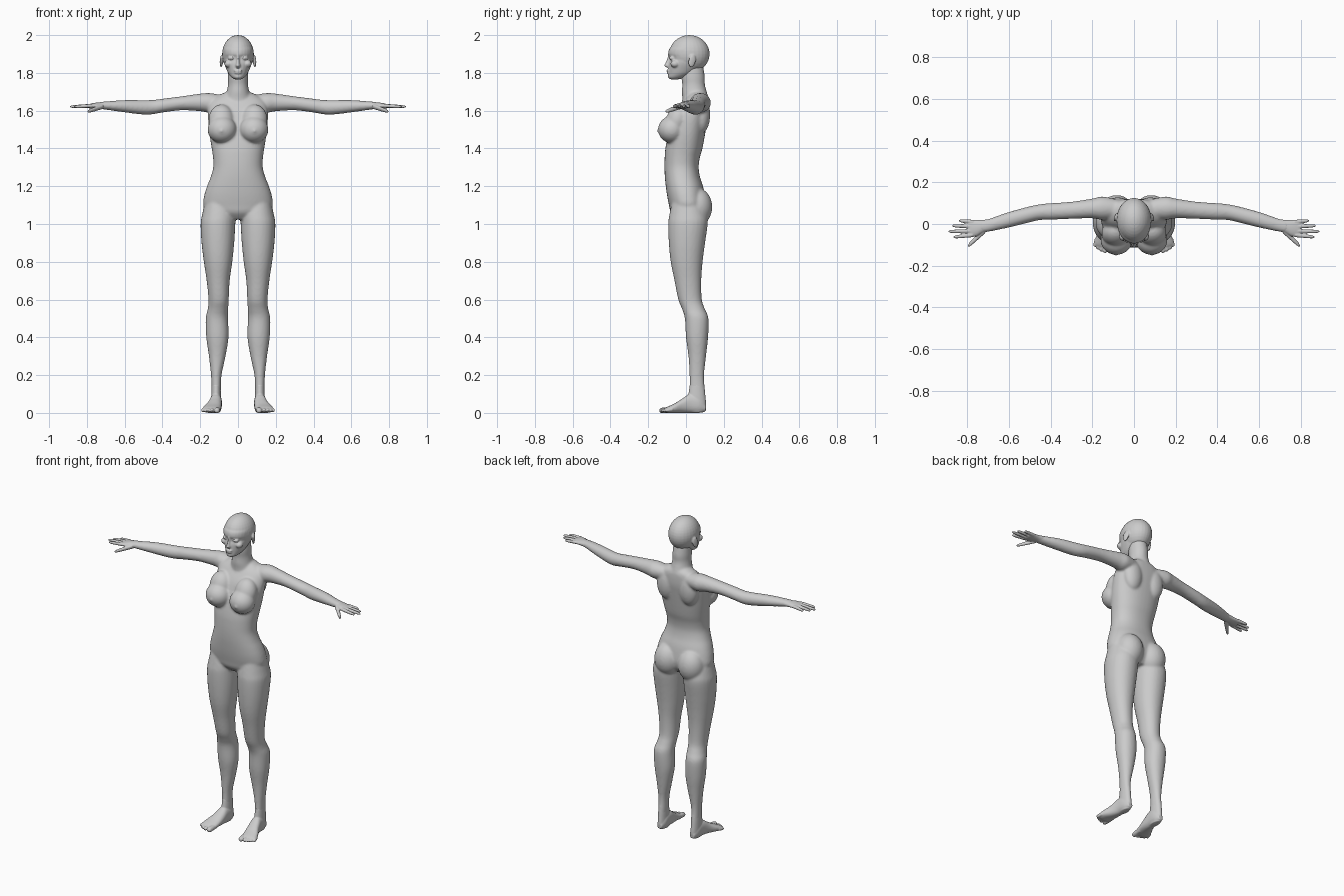
import bpy, bmesh, math
from mathutils import Matrix, Vector, Euler


def spline(rows, n=4):
    """Catmull-Rom interpolation of section rows."""
    out = []
    for i in range(len(rows) - 1):
        p = [rows[max(0, min(len(rows) - 1, i + k))] for k in (-1, 0, 1, 2)]
        for j in range(n):
            t = j / n
            out.append([0.5 * (2 * b + (c - a) * t + (2 * a - 5 * b + 4 * c - d) * t * t
                        + (3 * b - a - 3 * c + d) * t ** 3) for a, b, c, d in zip(*p)])
    return out + [list(rows[-1])]


def loft(bm, axis, rows, s=1, power=2.0, n=28):
    """Rows are (t, a0, a1, b0, b1): position on the axis and section extents."""
    rings = []
    for t, a0, a1, b0, b1 in spline(rows):
        ring = []
        for k in range(n):
            c, d = math.cos(2 * math.pi * k / n), math.sin(2 * math.pi * k / n)
            c = math.copysign(abs(c) ** (2 / power), c)
            d = math.copysign(abs(d) ** (2 / power), d)
            a, b = (a0 + a1) / 2 + c * (a1 - a0) / 2, (b0 + b1) / 2 + d * (b1 - b0) / 2
            x, y, z = {'x': (t, a, b), 'y': (a, t, b), 'z': (a, b, t)}[axis]
            ring.append(bm.verts.new((x * s, y, z)))
        rings.append(ring)
    for r, q in zip(rings, rings[1:]):
        for k in range(n):
            bm.faces.new((r[k], r[(k + 1) % n], q[(k + 1) % n], q[k]))
    bm.faces.new(rings[0])
    bm.faces.new(rings[-1])


def blob(bm, loc, size, rot=(0, 0, 0)):
    m = Matrix.LocRotScale(Vector(loc), Euler(rot), Vector(size))
    bmesh.ops.create_uvsphere(bm, u_segments=28, v_segments=18, radius=1, matrix=m)


def digit(bm, axis, base, tip, r0, r1, s, wide=1.0):
    """Rounded finger or toe; base and tip are (t, a, b)."""
    rows = []
    for f, k in ((0, 1), (.3, 1), (.5, 1.03), (.8, 1), (.93, .8), (1, .35)):
        t, a, b = (p + (q - p) * f for p, q in zip(base, tip))
        r = (r0 + (r1 - r0) * f) * k
        rows.append((t, a - r * wide, a + r * wide, b - r, b + r))
    loft(bm, axis, rows, s, n=14)


def finish(name, bm, voxel=0, smooth=0):
    bmesh.ops.recalc_face_normals(bm, faces=bm.faces)
    for f in bm.faces:
        f.smooth = True
    me = bpy.data.meshes.new(name)
    bm.to_mesh(me)
    bm.free()
    ob = bpy.data.objects.new(name, me)
    bpy.context.collection.objects.link(ob)
    if voxel:
        r = ob.modifiers.new("fuse", 'REMESH')
        r.mode, r.voxel_size, r.use_smooth_shade = 'VOXEL', voxel, True
        m = ob.modifiers.new("soften", 'SMOOTH')
        m.factor, m.iterations = 0.5, smooth
    return ob


# Torso and neck
bm = bmesh.new()
loft(bm, 'z', [
    (1.025, -.08, .08, -.05, .07), (1.06, -.155, .155, -.08, .095), (1.1, -.183, .183, -.09, .105),
    (1.15, -.179, .179, -.1, .1), (1.2, -.164, .164, -.107, .09), (1.25, -.144, .144, -.112, .074),
    (1.3, -.131, .131, -.114, .067), (1.35, -.132, .132, -.113, .073), (1.4, -.139, .139, -.109, .087),
    (1.47, -.15, .15, -.095, .1), (1.55, -.158, .158, -.07, .113), (1.6, -.158, .158, -.05, .12),
    (1.65, -.145, .145, -.018, .12), (1.68, -.105, .105, .005, .115), (1.7, -.06, .06, .02, .1)],
    power=2.25, n=40)
loft(bm, 'z', [(1.62, -.08, .08, -.02, .12), (1.67, -.07, .07, -.02, .118), (1.7, -.06, .06, -.022, .11),
               (1.74, -.053, .053, -.02, .1), (1.78, -.053, .053, -.025, .1), (1.84, -.05, .05, -.02, .09)])

for s in (1, -1):
    # Breasts, shoulder blades, buttocks
    blob(bm, (.084 * s, -.075, 1.5), (.077, .073, .072))
    blob(bm, (.088 * s, -.045, 1.55), (.068, .06, .085), (-.3, 0, 0))
    blob(bm, (.087 * s, -.146, 1.492), (.009, .008, .009))
    blob(bm, (.078 * s, .082, 1.58), (.062, .046, .1))
    blob(bm, (.083 * s, .06, 1.09), (.082, .079, .1))
    # Arms
    loft(bm, 'x', [
        (.07, .03, .115, 1.605, 1.68), (.15, .02, .132, 1.59, 1.693), (.2, .027, .122, 1.597, 1.69),
        (.3, .025, .107, 1.602, 1.676), (.4, .02, .1, 1.59, 1.663), (.45, .019, .095, 1.581, 1.657),
        (.5, .008, .085, 1.579, 1.656), (.6, -.017, .058, 1.591, 1.656), (.7, -.038, .024, 1.605, 1.649),
        (.74, -.043, .018, 1.61, 1.645)], s)
    # Legs
    loft(bm, 'z', [
        (1.14, .03, .17, -.07, .08), (1.05, .014, .19, -.088, .11), (1.0, .014, .198, -.094, .115),
        (.9, .02, .193, -.091, .101), (.8, .03, .181, -.081, .088), (.7, .044, .166, -.061, .081),
        (.6, .049, .156, -.041, .084), (.55, .052, .16, -.021, .1), (.5, .053, .171, -.006, .119),
        (.4, .05, .168, 0, .117), (.3, .066, .154, .013, .106), (.2, .087, .143, .019, .096),
        (.12, .091, .14, .019, .1), (.04, .093, .14, .015, .105)], s, 2.1)
finish("body", bm, .0065, 9)

# Head with face and ears
bm = bmesh.new()
blob(bm, (0, .018, 1.9), (.084, .107, .1))
loft(bm, 'z', [
    (1.766, -.018, .018, -.082, -.04), (1.776, -.034, .034, -.095, 0), (1.795, -.05, .05, -.094, .04),
    (1.82, -.062, .062, -.094, .07), (1.85, -.073, .073, -.092, .09), (1.877, -.078, .078, -.084, .1),
    (1.9, -.08, .08, -.094, .1), (1.93, -.078, .078, -.087, .1), (1.95, -.06, .06, -.06, .08)])
loft(bm, 'z', [(1.9, -.008, .008, -.096, -.06), (1.875, -.008, .008, -.1, -.06), (1.85, -.011, .011, -.11, -.06),
               (1.838, -.015, .015, -.115, -.06), (1.829, -.012, .012, -.104, -.06)], n=16)
blob(bm, (0, -.094, 1.812), (.023, .0095, .006))
blob(bm, (0, -.093, 1.801), (.019, .0095, .007))
for s in (1, -1):
    blob(bm, (.088 * s, .032, 1.862), (.007, .02, .034), (-.2, 0, .3 * s))
    blob(bm, (.05 * s, -.058, 1.848), (.022, .024, .02))
    blob(bm, (.034 * s, -.072, 1.878), (.02, .015, .011))
finish("head", bm, .0045, 3)

# Eyeballs
bm = bmesh.new()
for s in (1, -1):
    blob(bm, (.034 * s, -.076, 1.878), (.013, .0125, .009))
finish("eyes", bm)

for s, side in ((1, "left"), (-1, "right")):
    # Hands: palm, four fingers, thumb
    bm = bmesh.new()
    loft(bm, 'x', [(.69, -.034, .024, 1.606, 1.648), (.725, -.042, .02, 1.609, 1.645),
                   (.755, -.058, .02, 1.61, 1.642), (.785, -.062, .02, 1.612, 1.636),
                   (.797, -.05, .008, 1.617, 1.632)], s)
    for base, tip in (((.77, .01), (.84, .016)), ((.78, -.012), (.873, -.008)),
                      ((.78, -.034), (.89, -.036)), ((.775, -.053), (.867, -.063))):
        digit(bm, 'x', (base[0], base[1], 1.626), (tip[0], tip[1], 1.621), .0105, .0075, s)
    digit(bm, 'x', (.715, -.028, 1.623), (.797, -.106, 1.595), .014, .009, s, 1.25)
    finish(side + "_hand", bm, .0032, 3)

    # Feet: ankle, sole, five toes
    bm = bmesh.new()
    loft(bm, 'z', [(.15, .092, .14, .02, .097), (.08, .09, .142, .01, .104), (.03, .088, .142, 0, .107),
                   (.003, .095, .135, .01, .095)], s)
    loft(bm, 'y', [(.105, .1, .13, .01, .04), (.07, .086, .144, 0, .09), (.02, .085, .15, 0, .1),
                   (-.02, .086, .162, 0, .075), (-.06, .09, .182, 0, .05), (-.095, .095, .19, 0, .034),
                   (-.11, .105, .175, .004, .026)], s, 2.3)
    for x0, x1, y, r in ((.108, .112, -.142, .0155), (.133, .139, -.14, .011), (.15, .158, -.132, .0105),
                         (.165, .174, -.122, .01), (.179, .188, -.109, .01)):
        digit(bm, 'y', (-.07, x0, .018), (y, x1, .012), r, r * .95, s)
    finish(side + "_foot", bm, .004, 3)
